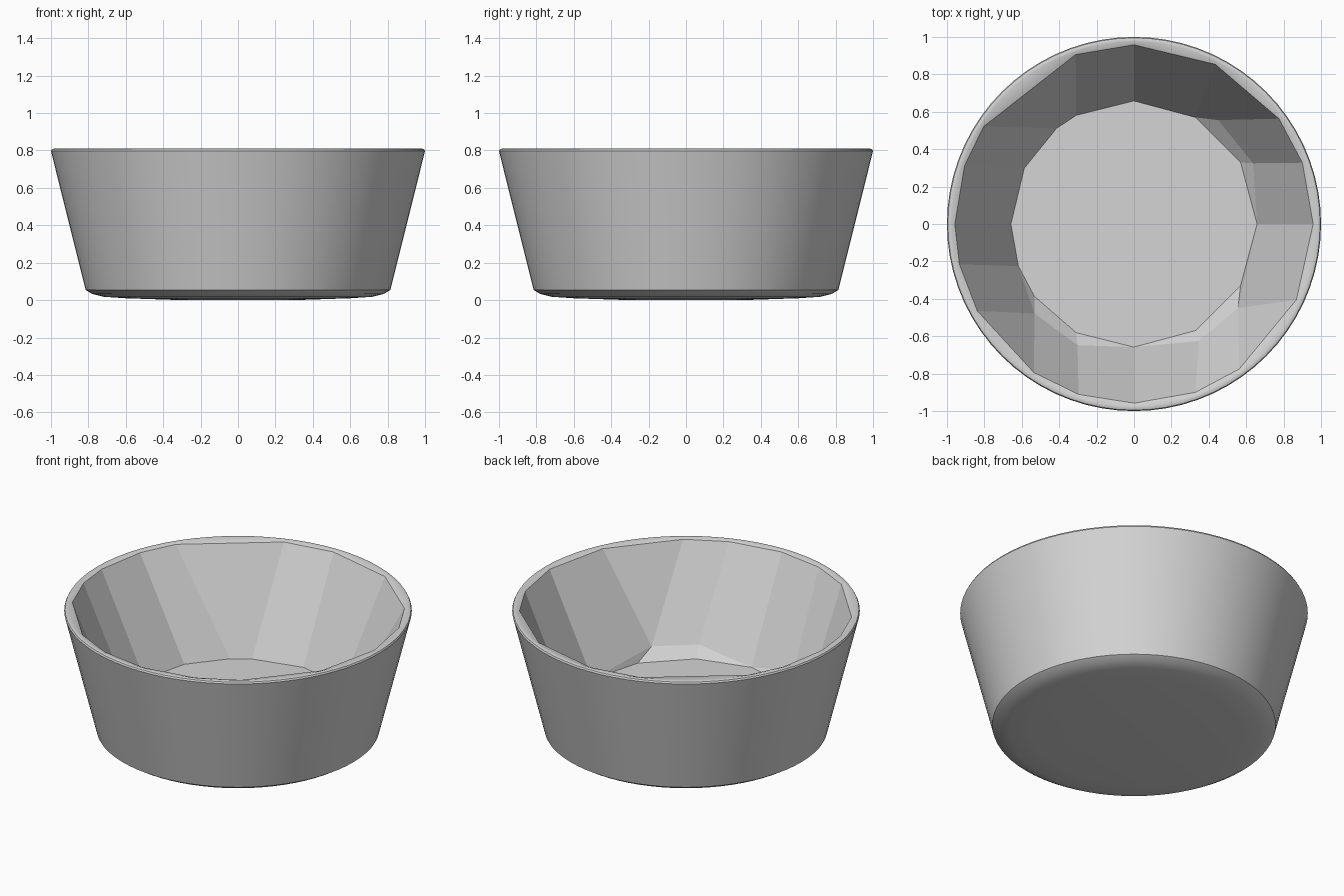
import bpy, bmesh
from math import sin, cos, radians, pi

cube = bpy.data.objects.get("Cube")
if cube:
    bpy.data.objects.remove(cube)

SEGMENTS = 72
FLOOR_Z, KNEE_Z, LIP_Z = 0.185, 0.25, 0.803
GREY = (0.66, 0.66, 0.66, 1)

grey = bpy.data.materials.new("light_grey")
grey.use_nodes = True
grey.diffuse_color = GREY
grey.node_tree.nodes["Principled BSDF"].inputs["Base Color"].default_value = GREY

bm = bmesh.new()


def point(radius, z, angle):
    return bm.verts.new((radius * cos(angle), radius * sin(angle), z))


def skin(lower, upper, smooth):
    """Join two matching closed rings, dropping repeated corners."""
    for i in range(len(lower)):
        j = (i + 1) % len(lower)
        corners = list(dict.fromkeys((lower[i], lower[j], upper[j], upper[i])))
        if len(corners) > 2:
            bm.faces.new(corners).smooth = smooth


# Smooth outside: underside, rounded foot, tapered wall and lip
profile = [(0.3, 0.0), (0.6, 0.01), (0.72, 0.018), (0.78, 0.033), (0.815, 0.055),
           (0.997, 0.785), (1.0, 0.797), (0.995, 0.807), (0.985, 0.81), (0.975, 0.81)]
circle = [2 * pi * i / SEGMENTS for i in range(SEGMENTS)]
rings = [[point(r, z, a) for a in circle] for r, z in profile]
for lower, upper in zip(rings, rings[1:]):
    skin(lower, upper, True)
bm.faces.new(reversed(rings[0])).smooth = True

# Faceted hollow: uneven mouth corners, each paired with a floor corner
mouth_angles = [0, 20, 36, 63, 90, 109, 147, 161, 180, 193, 209, 236, 252, 270, 290, 306, 335]
floor_angles = [0, 30, 60, 60, 90, 118, 129, 153, 180, 200, 216, 216, 242, 270, 300, 330, 330]
mouth = [point(0.958, LIP_Z, radians(a)) for a in mouth_angles]
floor_points = {a: point(0.658, FLOOR_Z, radians(a)) for a in floor_angles}
floor = [floor_points[a] for a in floor_angles]

# Shallow slopes between some floor corners and the wall
knee_angles = {30: 27, 60: 51, 216: 222, 242: 245, 300: 299, 330: 321}
knee_points = {a: point(0.715, KNEE_Z, radians(k)) for a, k in knee_angles.items()}
knees = [knee_points.get(a, floor_points[a]) for a in floor_angles]
knees[3] = floor[3]
skin(floor, knees, False)
skin(knees, mouth, False)
bm.faces.new(floor_points.values())

# Lip shelf between the round lip and the faceted mouth
m, n = 0, len(mouth)
limits = [radians(a + b) / 2 for a, b in zip(mouth_angles, mouth_angles[1:] + [360])]
for i in range(SEGMENTS):
    a, b = rings[-1][i], rings[-1][(i + 1) % SEGMENTS]
    bm.faces.new((a, b, mouth[m % n])).smooth = True
    while m < n and circle[i] + 2 * pi / SEGMENTS > limits[m]:
        bm.faces.new((b, mouth[(m + 1) % n], mouth[m])).smooth = True
        m += 1

bmesh.ops.recalc_face_normals(bm, faces=bm.faces)
for edge in bm.edges:
    edge.smooth = edge.calc_face_angle(0) < radians(35)

mesh = bpy.data.meshes.new("bowl")
bm.to_mesh(mesh)
bm.free()
mesh.materials.append(grey)
bowl = bpy.data.objects.new("bowl", mesh)
bpy.context.collection.objects.link(bowl)
